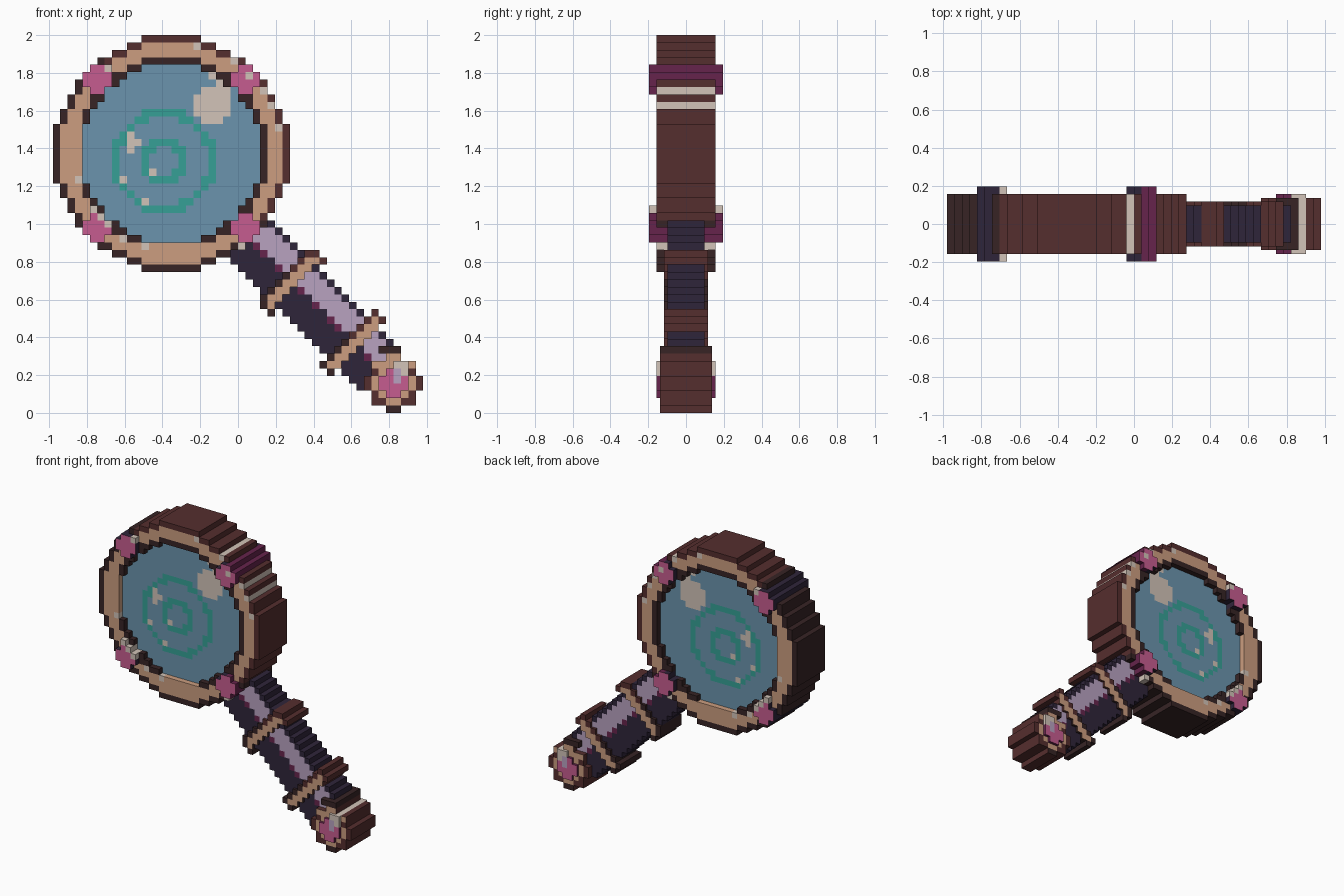
import bpy

cube = bpy.data.objects.get("Cube")
if cube:
    bpy.data.objects.remove(cube, do_unlink=True)

P = 2 / 51            # size of one block
COLS = 50


def linear(c):
    c /= 255
    return c / 12.92 if c <= 0.04045 else ((c + 0.055) / 1.055) ** 2.4


def material(name, rgb):
    m = bpy.data.materials.new(name)
    m.use_nodes = True
    col = [linear(v) for v in rgb] + [1]
    m.diffuse_color = col
    m.node_tree.nodes["Principled BSDF"].inputs["Base Color"].default_value = col
    return m


PALETTE = {
    "dark_brown": (55, 36, 37), "brown": (85, 46, 46),
    "tan": (204, 158, 128), "cream": (210, 196, 184),
    "glass_blue": (107, 148, 173), "teal": (54, 160, 150),
    "pink": (198, 92, 144), "magenta": (102, 36, 76),
    "navy": (47, 37, 58), "lilac": (184, 162, 192),
}
MATS = {n: material(n, c) for n, c in PALETTE.items()}
NAMES = list(MATS)

# Each cell: (part, colour, half depth in blocks, side colour)
cells = {}


def put(i, j, part, colour, depth, side=None):
    cells[i, j] = (part, colour, depth, side or colour)


def recolour(spots, colour, depth=None):
    for ij in spots:
        if ij in cells:
            part, _, old, _ = cells[ij]
            cells[ij] = (part, colour, depth or old, colour)


# Handle: diagonal bar with a lilac shine and two raised bands
for i in range(22, COLS):
    for j in range(0, 28):
        s, d = i + j + 1 - 50, i - j
        if not 0 <= d <= 39:
            continue
        band = next((d - b for b in (14, 31) if -1 <= d - b <= 2), None)
        if band is not None and abs(s) <= 7:
            inner = band in (0, 1) and abs(s) < 7
            edge = "brown" if s > 0 else "dark_brown"
            if inner or band < 2 or abs(s) == 7:
                put(i, j, "handle_band", "tan" if inner else edge, 3, edge)
                continue
        if abs(s) <= 5:
            if 1 <= s <= 4:
                colour = "lilac"
            elif s == 0 and d % 5 < 3:
                colour = "magenta"
            else:
                colour = "navy"
            put(i, j, "handle_grip", colour, 2.5)

# Round frame with outline, and the glass inside it
CX, CZ = 16, 35


def in_disc(i, j):
    x, z = abs(i + 0.5 - CX), abs(j + 0.5 - CZ)
    return x * x + z * z < 252 or (max(x, z) < 16 and min(x, z) < 4)


for i in range(0, 32):
    for j in range(19, 51):
        if not in_disc(i, j):
            continue
        x, z = i + 0.5 - CX, j + 0.5 - CZ
        rr = x * x + z * z
        steps = ((1, 0), (-1, 0), (0, 1), (0, -1))
        if rr < 145:
            put(i, j, "glass", "glass_blue", 3)
        elif not all(in_disc(i + a, j + b) for a, b in steps):
            put(i, j, "frame_outline", "dark_brown" if x < -9 or z < -9 else "brown", 4)
        elif rr < 172 and x > -12 and z > -12:
            put(i, j, "frame_inner_edge", "dark_brown", 4)
        else:
            put(i, j, "frame", "tan", 4)

# Ripples and shine on the glass
for (i, j), c in list(cells.items()):
    if c[0] == "glass":
        r = ((i - 14.5) ** 2 + (j - 33.5) ** 2) ** 0.5
        if 6 < r < 7 or 2 < r < 3:
            recolour([(i, j)], "teal")
shine = [(i, j) for i in range(19, 24) for j in range(39, 44)]
for corner in ((19, 43), (19, 39), (23, 39)):
    shine.remove(corner)
recolour(shine, "cream")
recolour([(21, 45), (22, 44), (10, 35), (10, 36), (10, 37), (11, 36),
          (13, 32), (9, 31), (12, 28)], "cream")

# Sparkles on the frame
recolour([(19, 49), (24, 47), (28, 43), (29, 41), (30, 38),
          (3, 31), (9, 23), (12, 22), (25, 22)], "cream")


# Four gems around the frame
def gem(part, ci, cj, depth, side, cut):
    for a in range(-2, 2):
        for b in range(-2, 2):
            if not (cut and a in (-2, 1) and b in (-2, 1)):
                put(ci + a, cj + b, part, "pink", depth, side(a))


for sx in (-1, 1):
    for sz in (-1, 1):
        gem("frame_gem", CX + 10 * sx, CZ + 10 * sz, 5,
            lambda a: "magenta" if sx > 0 and a >= 0 else "navy", True)
recolour([(7, 46), (26, 45), (5, 27), (6, 26), (7, 25)], "cream", 5)

# Rounded end cap with its own gem
TX, TZ = 46, 4
for i in range(42, 50):
    for j in range(0, 9):
        x, z = i + 0.5 - TX, j + 0.5 - TZ
        if x * x + z * z < 13:
            rim = x * x + z * z > 8
            colour = "tan" if not rim or (z > 2 and abs(x) < 3) else "brown"
            if z < -3:
                colour = "dark_brown"
            put(i, j, "end_cap", colour, 3.5, "brown")
for i in (44, 45, 46):
    put(i, 8, "end_cap", "dark_brown", 3.5)
gem("end_gem", TX, TZ, 4, lambda a: "magenta", True)
recolour([(44, 5)], "tan")
recolour([(48, 3), (48, 4)], "tan")
recolour([(46, 6), (47, 6), (47, 5)], "cream", 4)
recolour([(46, 4), (46, 5)], "lilac", 4)


# Turn every part into a mesh, skipping hidden faces
def build(part):
    verts, faces, slots = [], [], []
    used = sorted({n for c in cells.values() if c[0] == part for n in (c[1], c[3])},
                  key=NAMES.index)

    def quad(pts, colour):
        n = len(verts)
        verts.extend(((x - COLS / 2) * P, y * P, z * P) for x, y, z in pts)
        faces.append((n, n + 1, n + 2, n + 3))
        slots.append(used.index(colour))

    for (i, j), (name, colour, d, side) in cells.items():
        if name != part:
            continue
        ring = [(i, j), (i + 1, j), (i + 1, j + 1), (i, j + 1)]
        quad([(x, -d, z) for x, z in ring], colour)
        quad([(x, d, z) for x, z in reversed(ring)], colour)
        # Walls towards lower or empty neighbours
        for k, (a, b) in enumerate(((0, -1), (1, 0), (0, 1), (-1, 0))):
            other = cells.get((i + a, j + b))
            low = other[2] if other else 0
            if low >= d:
                continue
            (x0, z0), (x1, z1) = ring[k], ring[(k + 1) % 4]
            spans = [(-d, -low), (low, d)] if low else [(-d, d)]
            for y0, y1 in spans:
                quad([(x0, y0, z0), (x0, y1, z0), (x1, y1, z1), (x1, y0, z1)], side)

    mesh = bpy.data.meshes.new(part)
    mesh.from_pydata(verts, [], faces)
    for n in used:
        mesh.materials.append(MATS[n])
    mesh.polygons.foreach_set("material_index", slots)
    mesh.update()
    bpy.context.collection.objects.link(bpy.data.objects.new(part, mesh))


for part in sorted({c[0] for c in cells.values()}):
    build(part)
